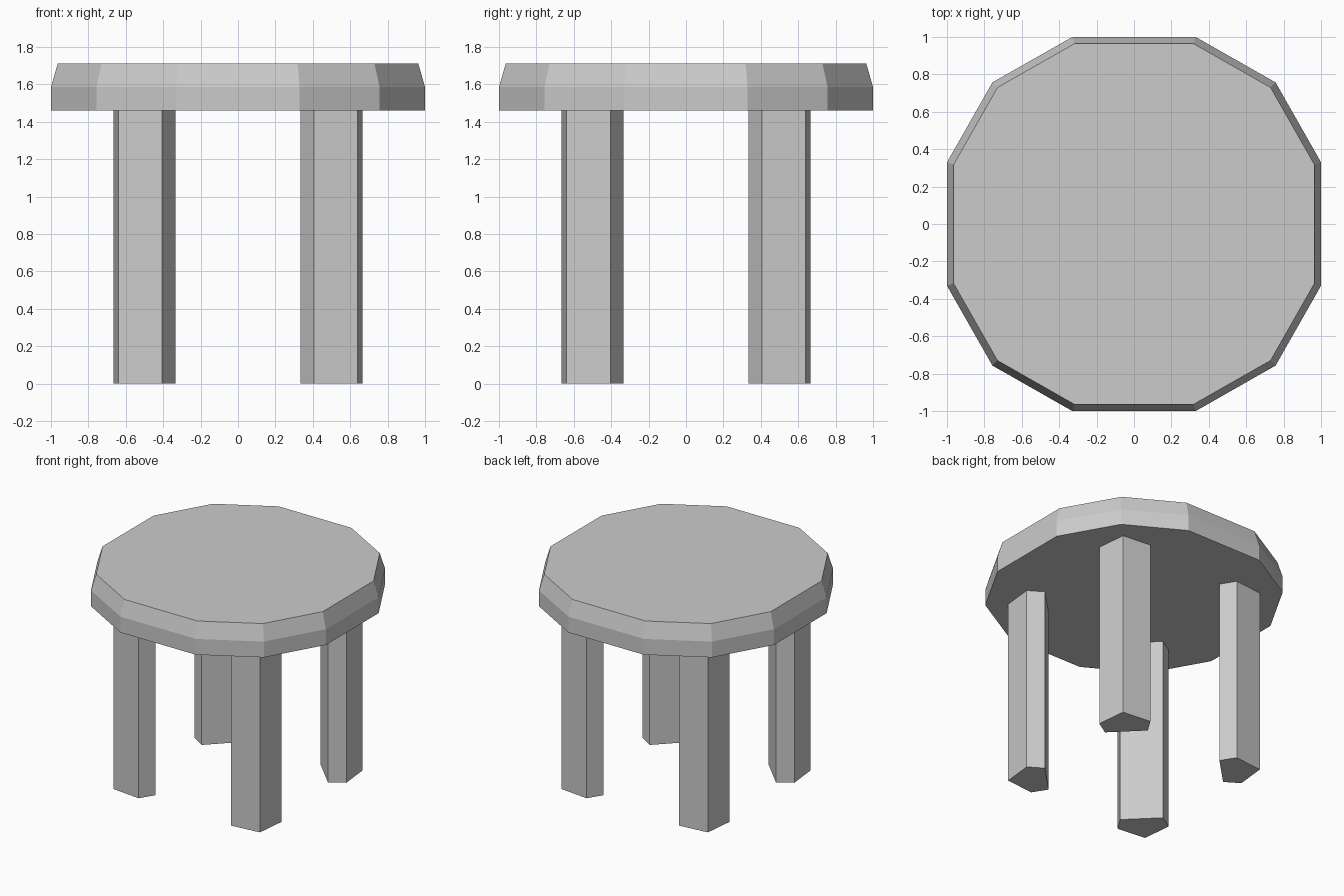
import bpy
import bmesh
from math import pi
from mathutils import Matrix

if "Cube" in bpy.data.objects:
    bpy.data.objects.remove(bpy.data.objects["Cube"])


def loft(name, rings):
    """Flat-faced solid through stacked rings of (x, y, z) points."""
    bm = bmesh.new()
    loops = [[bm.verts.new(p) for p in ring] for ring in rings]
    n = len(loops[0])
    for low, high in zip(loops, loops[1:]):
        for i in range(n):
            j = (i + 1) % n
            bm.faces.new((low[i], low[j], high[j], high[i]))
    bm.faces.new(loops[0][::-1])
    bm.faces.new(loops[-1])
    bmesh.ops.recalc_face_normals(bm, faces=bm.faces)
    mesh = bpy.data.meshes.new(name)
    bm.to_mesh(mesh)
    bm.free()
    obj = bpy.data.objects.new(name, mesh)
    bpy.context.collection.objects.link(obj)
    return obj


def ring(outline, z, scale=1.0):
    return [(x * scale, y * scale, z) for x, y in outline]


# Seat: twelve-sided slab with a tapered upper rim
quarter = [(1.0, 0.33), (0.757, 0.757), (0.33, 1.0)]
outline = []
for x, y in quarter * 1:
    outline.append((x, y))
for turn in range(3):
    outline += [(-y, x) for x, y in outline[-3:]]
loft("seat", [ring(outline, 1.46), ring(outline, 1.585), ring(outline, 1.71, 0.964)])

# Legs: five-sided posts, pointed edge facing outward along the diagonals
leg_outline = [(0.64, 0.64), (0.405, 0.665), (0.335, 0.553),
               (0.553, 0.335), (0.665, 0.405)]
names = ["back_right_leg", "back_left_leg", "front_left_leg", "front_right_leg"]
for i, name in enumerate(names):
    leg = loft(name, [ring(leg_outline, 0.0), ring(leg_outline, 1.46)])
    leg.data.transform(Matrix.Rotation(i * pi / 2, 4, 'Z'))
